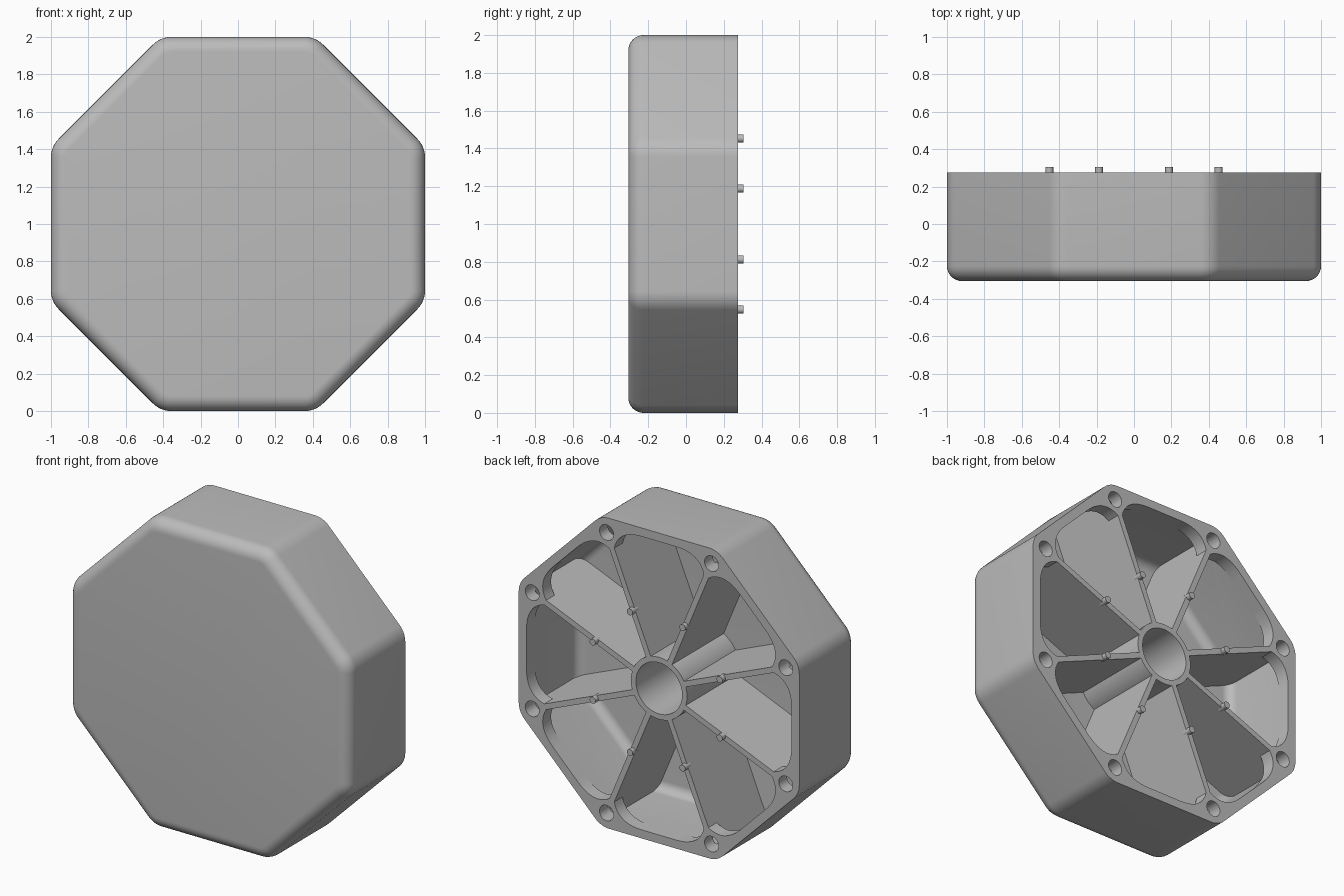
import bpy
import bmesh
from math import sin, cos, tan, pi, radians

cube = bpy.data.objects.get("Cube")
if cube:
    bpy.data.objects.remove(cube, do_unlink=True)

BACK, FRONT = 0.275, -0.305      # depth range of the housing
WALL, CORNER, EDGE = 0.055, 0.14, 0.08
HALF = pi / 8
CORNERS = [HALF + i * pi / 4 for i in range(8)]

grey = bpy.data.materials.new("plain grey")
grey.use_nodes = True
grey.diffuse_color = (0.5, 0.5, 0.5, 1)
grey.node_tree.nodes["Principled BSDF"].inputs["Base Color"].default_value = (0.5, 0.5, 0.5, 1)


def finish(bm, name):
    """Turn a bmesh into a named, shaded object."""
    bmesh.ops.recalc_face_normals(bm, faces=bm.faces)
    mesh = bpy.data.meshes.new(name)
    bm.to_mesh(mesh)
    bm.free()
    mesh.materials.append(grey)
    obj = bpy.data.objects.new(name, mesh)
    bpy.context.collection.objects.link(obj)
    return obj


def smooth(obj):
    bpy.ops.object.select_all(action='DESELECT')
    obj.select_set(True)
    bpy.context.view_layer.objects.active = obj
    bpy.ops.object.shade_smooth_by_angle(angle=radians(30))


def ring(bm, points, y):
    return [bm.verts.new((x, y, z + 1)) for x, z in points]


def bridge(bm, a, b):
    for i in range(len(a)):
        j = (i + 1) % len(a)
        bm.faces.new((a[i], a[j], b[j], b[i]))


def prism(bm, points, y0, y1):
    a, b = ring(bm, points, y0), ring(bm, points, y1)
    bridge(bm, a, b)
    bm.faces.new(a)
    bm.faces.new(b)


def circle(radius, steps, cx=0, cz=0):
    return [(cx + radius * cos(2 * pi * i / steps), cz + radius * sin(2 * pi * i / steps))
            for i in range(steps)]


def octagon(apothem, radius, steps=8):
    """Octagon outline with rounded corners."""
    points = []
    for c in CORNERS:
        reach = (apothem - radius) / cos(HALF)
        for i in range(steps + 1):
            a = c - HALF + 2 * HALF * i / steps
            points.append((reach * cos(c) + radius * cos(a), reach * sin(c) + radius * sin(a)))
    return points


def polar(angle, out, side):
    """Point given along and across a spoke direction."""
    return (out * cos(angle) - side * sin(angle), out * sin(angle) + side * cos(angle))


# Hollow octagonal housing, open at the back
bm = bmesh.new()
inner = 1 - WALL
floor = FRONT + WALL
levels = []
for i in range(9):
    a = pi / 2 * i / 8
    inset = EDGE * (1 - sin(a))
    levels.append((1 - inset, CORNER - inset, FRONT + EDGE * (1 - cos(a))))
levels.append((1, CORNER, BACK))
levels.append((inner, CORNER - WALL, BACK))
for i in range(9):
    a = pi / 2 * i / 8
    inset = (EDGE - 0.02) * (1 - cos(a))
    levels.append((inner - inset, CORNER - WALL - inset, floor + (EDGE - 0.02) * (1 - sin(a))))
rings = [ring(bm, octagon(a, r), y) for a, r, y in levels]
for a, b in zip(rings, rings[1:]):
    bridge(bm, a, b)
bm.faces.new(rings[0])
bm.faces.new(rings[-1])
housing = finish(bm, "housing")

# Spoke ribs from hub to corners
bm = bmesh.new()
for c in CORNERS:
    prism(bm, [polar(c, o, s) for o, s in
               ((0.18, -0.018), (1.015, -0.018), (1.015, 0.018), (0.18, 0.018))],
          floor - 0.02, BACK)
ribs = finish(bm, "ribs")

# Corner plates with curved inner edges
bm = bmesh.new()
tip = inner / cos(HALF)
slope = 3 * HALF
p0 = (tip - 0.27 * cos(slope), 0.27 * sin(slope))
p1 = (tip - 0.1 * cos(slope), 0.1 * sin(slope))
p2 = (0.875, 0.016)
curve = []
for i in range(11):
    t = i / 10
    curve.append([(1 - t) ** 2 * p + 2 * t * (1 - t) * q + t * t * r
                  for p, q, r in zip(p0, p1, p2)])
outline = curve + [(o, -s) for o, s in reversed(curve)] + [(tip + 0.01, 0)]
for c in CORNERS:
    prism(bm, [polar(c, o, s) for o, s in outline], BACK - 0.085, BACK)
plates = finish(bm, "corner_plates")

# Round sockets cut into each corner
bm = bmesh.new()
for c in CORNERS:
    prism(bm, circle(0.05, 24, *polar(c, 0.978, 0)), BACK - 0.1, BACK + 0.05)
cutter = finish(bm, "socket_cutter")
cutter.hide_render = True
for obj in (housing, ribs, plates):
    mod = obj.modifiers.new("sockets", 'BOOLEAN')
    mod.operation = 'DIFFERENCE'
    mod.solver = 'EXACT'
    mod.object = cutter
    bpy.ops.object.select_all(action='DESELECT')
    obj.select_set(True)
    bpy.context.view_layer.objects.active = obj
    bpy.ops.object.modifier_apply(modifier=mod.name)
bpy.data.objects.remove(cutter, do_unlink=True)

# Central hub tube
bm = bmesh.new()
tube = [ring(bm, circle(r, 48), y) for r, y in
        ((0.2, floor - 0.02), (0.2, BACK), (0.165, BACK), (0.165, floor - 0.02))]
for i in range(4):
    bridge(bm, tube[i], tube[(i + 1) % 4])
hub = finish(bm, "hub")

# Small pegs standing on the ribs
bm = bmesh.new()
for c in CORNERS:
    prism(bm, circle(0.021, 20, *polar(c, 0.49, 0)), BACK - 0.03, BACK + 0.03)
pegs = finish(bm, "pegs")

for obj in (housing, ribs, plates, hub, pegs):
    smooth(obj)
